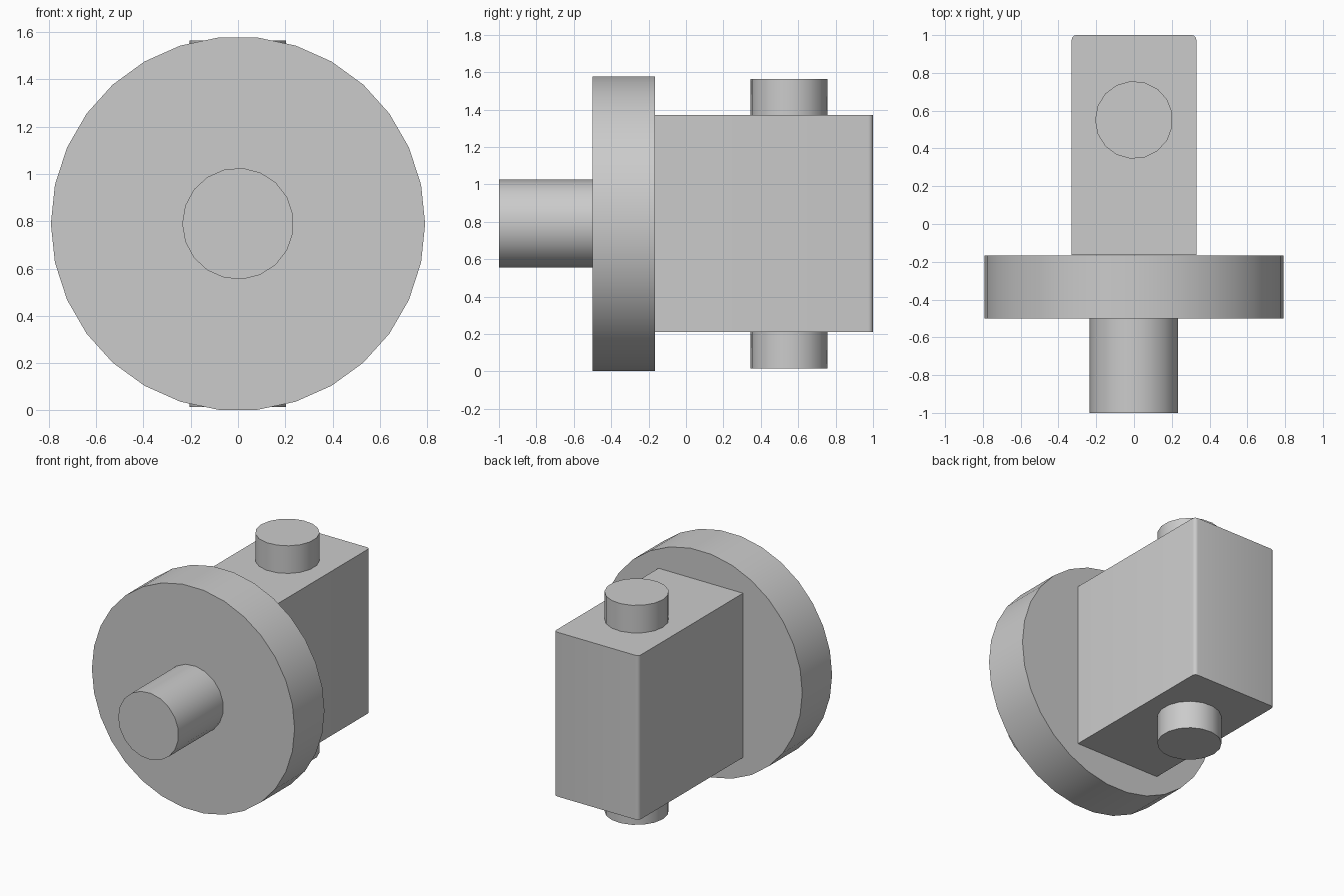
import bpy, bmesh
from math import radians
from mathutils import Matrix

cube = bpy.data.objects.get("Cube")
if cube:
    bpy.data.objects.remove(cube, do_unlink=True)

grey = bpy.data.materials.new("plain grey")
grey.use_nodes = True
colour = (0.6, 0.6, 0.6, 1)
grey.diffuse_color = colour
grey.node_tree.nodes["Principled BSDF"].inputs["Base Color"].default_value = colour

AXIS_Z = 0.79  # height of the shared centre line


def finish(name, bm):
    mesh = bpy.data.meshes.new(name)
    bmesh.ops.recalc_face_normals(bm, faces=bm.faces)
    bm.to_mesh(mesh)
    bm.free()
    mesh.materials.append(grey)
    obj = bpy.data.objects.new(name, mesh)
    bpy.context.collection.objects.link(obj)
    bpy.ops.object.select_all(action='DESELECT')
    obj.select_set(True)
    bpy.context.view_layer.objects.active = obj
    bpy.ops.object.shade_smooth_by_angle(angle=radians(30))
    return obj


def cylinder(name, sides, radius, length, centre, along_y=False):
    bm = bmesh.new()
    bmesh.ops.create_cone(bm, cap_ends=True, segments=sides, radius1=radius,
                          radius2=radius, depth=length)
    # Put the first corner on the left or right side
    turn = Matrix.Rotation(radians(90), 4, 'Z')
    if along_y:
        turn = Matrix.Rotation(radians(90), 4, 'X') @ turn
    bm.transform(Matrix.Translation(centre) @ turn)
    return finish(name, bm)


# Disc and the shaft in front of it
cylinder("disc", 30, 0.792, 0.333, (0, -0.333, AXIS_Z), True)
cylinder("shaft", 19, 0.236, 0.5, (0, -0.75, AXIS_Z), True)

# Pins above and below the block
for name, side in (("upper_pin", 1), ("lower_pin", -1)):
    cylinder(name, 17, 0.206, 0.195, (0, 0.551, AXIS_Z + side * 0.6775))

# Block with its two upright back edges rounded
bm = bmesh.new()
bmesh.ops.create_cube(bm, size=1)
bm.transform(Matrix.Translation((0, 0.4175, AXIS_Z))
             @ Matrix.Diagonal((0.66, 1.165, 1.16, 1)))
back_edges = [e for e in bm.edges
              if all(v.co.y > 0.9 for v in e.verts)
              and abs(e.verts[0].co.z - e.verts[1].co.z) > 0.5]
bmesh.ops.bevel(bm, geom=back_edges, offset=0.025, segments=4, profile=0.5,
                affect='EDGES')
finish("block", bm)
